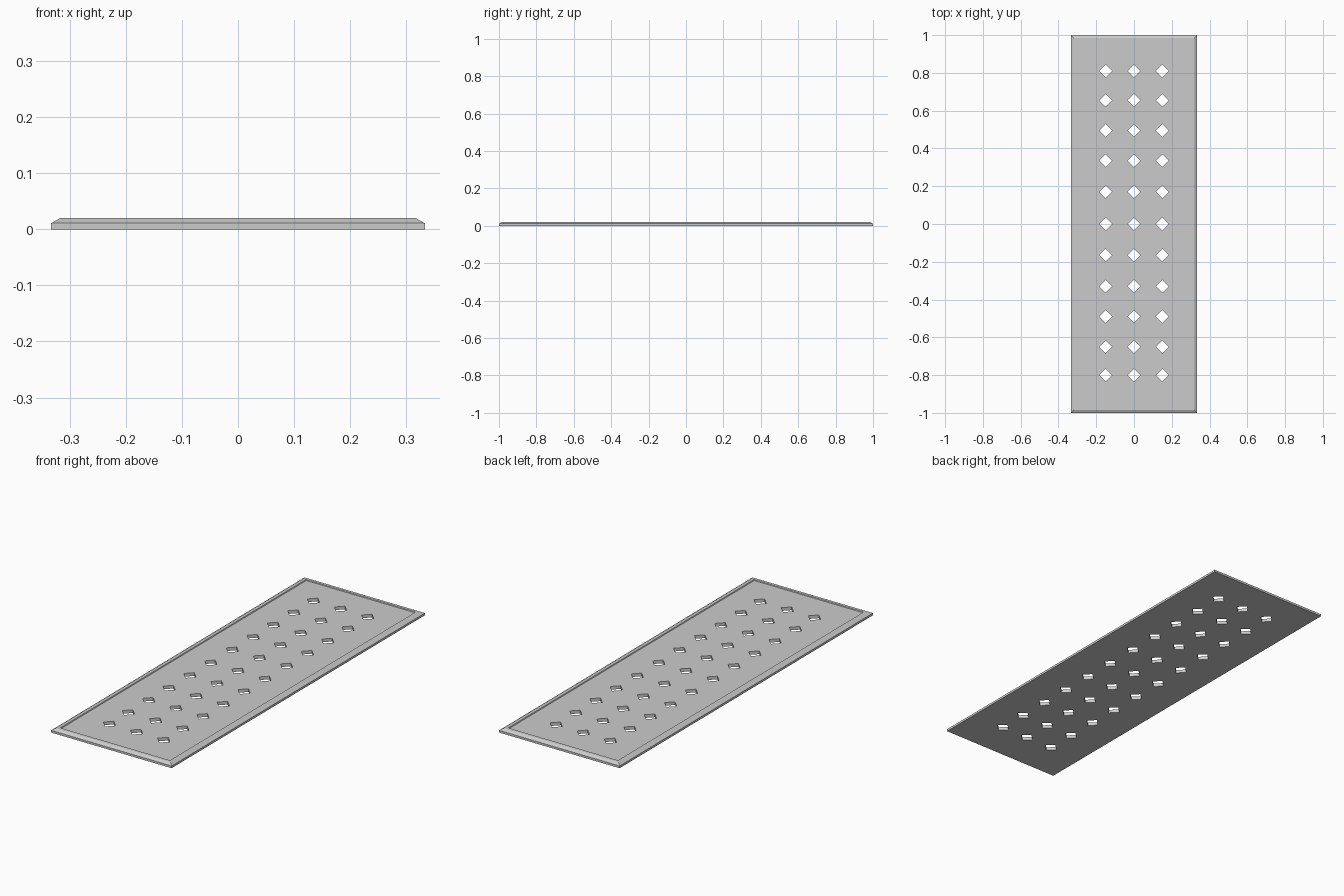
import bpy, bmesh, math

if "Cube" in bpy.data.objects:
    bpy.data.objects.remove(bpy.data.objects["Cube"])

W, L = 0.333, 1.0            # half sizes of the panel
ROWS = [0.81, 0.655, 0.495, 0.335, 0.17, 0.0, -0.165, -0.33, -0.49, -0.65, -0.80]
COLS = [-0.15, 0.0, 0.15]


def make_object(name, bm):
    bmesh.ops.recalc_face_normals(bm, faces=bm.faces)
    mesh = bpy.data.meshes.new(name)
    bm.to_mesh(mesh)
    bm.free()
    obj = bpy.data.objects.new(name, mesh)
    bpy.context.collection.objects.link(obj)
    return obj


# panel: stacked rectangular rings give side, chamfer, rim and sunken floor
bm = bmesh.new()
rings = []
for inset, z in [(0, 0), (0, 0.011), (0.016, 0.02), (0.03, 0.02), (0.032, 0.016)]:
    x, y = W - inset, L - inset
    rings.append([bm.verts.new((sx * x, sy * y, z))
                  for sx, sy in ((-1, -1), (1, -1), (1, 1), (-1, 1))])
for a, b in zip(rings, rings[1:]):
    for i in range(4):
        j = (i + 1) % 4
        bm.faces.new((a[i], a[j], b[j], b[i]))
bm.faces.new(rings[0])
bm.faces.new(rings[-1])
panel = make_object("perforated_panel", bm)

# diamond hole cutters: four-sided prisms
bm = bmesh.new()
for cx in COLS:
    for cy in ROWS:
        geo = bmesh.ops.create_cone(bm, cap_ends=True, segments=4,
                                    radius1=0.034, radius2=0.034, depth=0.1)
        a = geo["verts"][0].co
        if abs(a.x) > 0.01 and abs(a.y) > 0.01:
            for v in geo["verts"]:
                v.co.x, v.co.y = ((v.co.x - v.co.y) * math.sqrt(0.5),
                                  (v.co.x + v.co.y) * math.sqrt(0.5))
        bmesh.ops.translate(bm, verts=geo["verts"], vec=(cx, cy, 0))
cutter = make_object("hole_cutter", bm)
cutter.hide_render = True

# punch the holes, then drop the helper
mod = panel.modifiers.new("holes", "BOOLEAN")
mod.operation = "DIFFERENCE"
mod.solver = "EXACT"
mod.object = cutter
bpy.context.view_layer.objects.active = panel
panel.select_set(True)
bpy.ops.object.modifier_apply(modifier=mod.name)
bpy.data.objects.remove(cutter)
